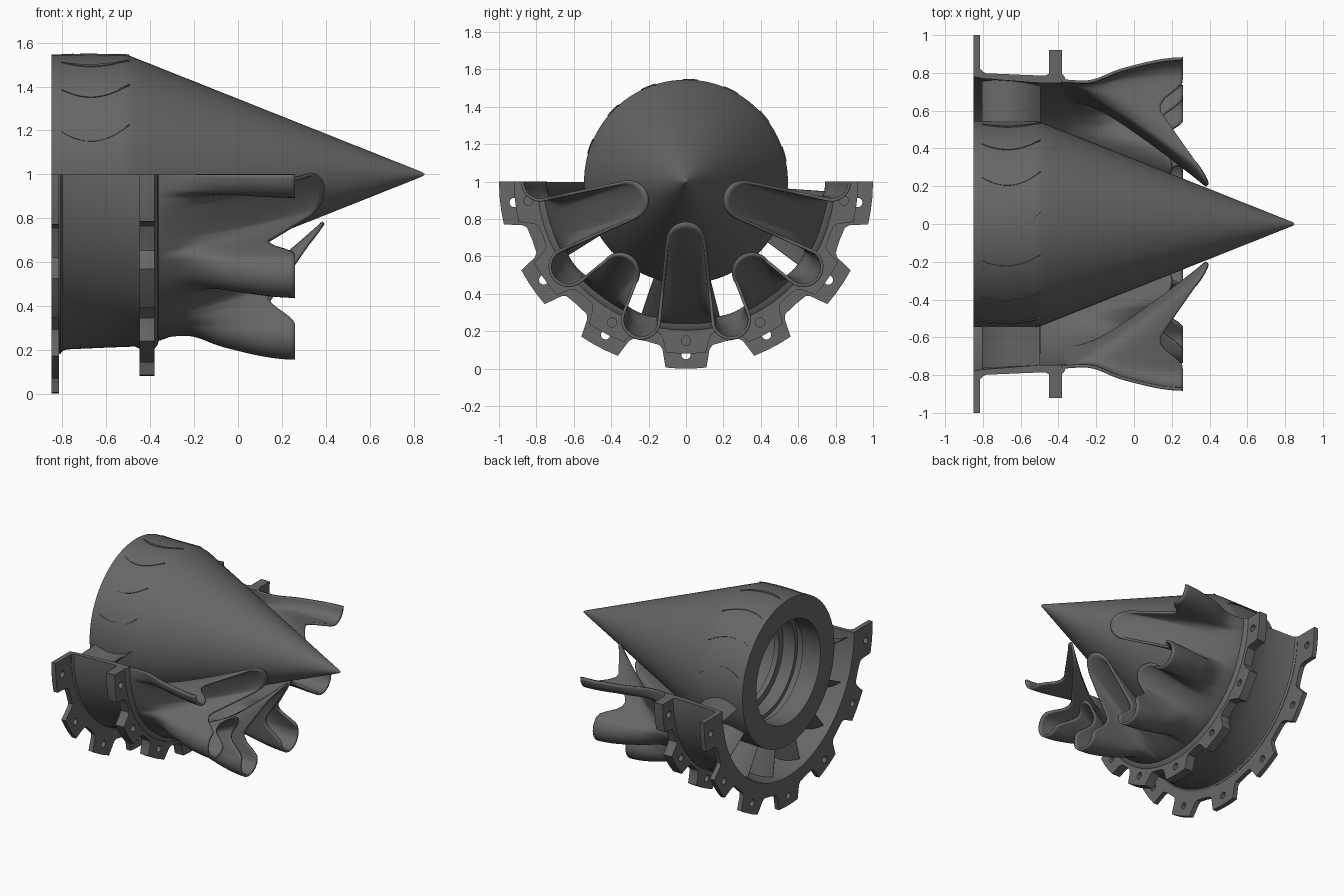
import bpy, bmesh
from math import sin, cos, radians, pi
from mathutils import Matrix

if "Cube" in bpy.data.objects:
    bpy.data.objects.remove(bpy.data.objects["Cube"])

# Dark grey metal
METAL = bpy.data.materials.new("dark_metal")
METAL.diffuse_color = (.135, .135, .135, 1)
METAL.use_nodes = True
METAL.node_tree.nodes["Principled BSDF"].inputs["Base Color"].default_value = METAL.diffuse_color


def pol(x, r, a):
    """Point around the engine axis; a in degrees, 0 = straight down, 90 = +y."""
    return (x, r * sin(radians(a)), 1 - r * cos(radians(a)))


def smooth(t):
    t = max(0.0, min(1.0, t))
    return t * t * (3 - 2 * t)


def finish(name, bm, angle=35):
    bmesh.ops.remove_doubles(bm, verts=bm.verts, dist=1e-5)
    bmesh.ops.recalc_face_normals(bm, faces=bm.faces)
    me = bpy.data.meshes.new(name)
    bm.to_mesh(me)
    bm.free()
    me.materials.clear()
    me.materials.append(METAL)
    ob = bpy.data.objects.new(name, me)
    bpy.context.collection.objects.link(ob)
    bpy.ops.object.select_all(action='DESELECT')
    ob.select_set(True)
    bpy.context.view_layer.objects.active = ob
    bpy.ops.object.shade_smooth_by_angle(angle=radians(angle))
    return ob


def lathe(name, prof, a0, a1, n, angle=35):
    """Revolve a closed (x, r) profile; cap the ends when it is not a full turn."""
    bm = bmesh.new()
    full = abs(a1 - a0) >= 360
    rings = [[bm.verts.new(pol(x, r, a0 + (a1 - a0) * i / n)) for x, r in prof]
             for i in range(n if full else n + 1)]
    m = len(prof)
    for i in range(n):
        A, B = rings[i], rings[(i + 1) % len(rings)]
        for j in range(m):
            k = (j + 1) % m
            bm.faces.new((A[j], A[k], B[k], B[j]))
    if not full:
        bm.faces.new(rings[0])
        bm.faces.new(rings[-1])
    return finish(name, bm, angle)


# Hollow tail cone with stepped bore
lathe("tail_cone", [(-.85, .545), (-.52, .545), (-.49, .539), (-.43, .515), (.84, .01),
                    (.85, .002), (.80, .002), (-.42, .40), (-.50, .40), (-.50, .33),
                    (-.54, .33), (-.54, .38), (-.64, .38), (-.64, .41), (-.70, .41),
                    (-.70, .38), (-.85, .38)], 0, 360, 96, 20)

# Lower half casing
lathe("outer_casing", [(-.85, .79), (-.81, .82), (-.80, .805), (-.78, .798), (-.6, .79),
                       (-.47, .785), (-.45, .795), (-.38, .795), (-.365, .775),
                       (-.36, .745), (-.52, .748), (-.8, .77), (-.85, .78)],
      -90, 90, 64)


# Scalloped bolt flanges
STEP = 360 / 13


def flange(name, x0, x1, R, rv, ri, hole_r, h_top, h_base):
    out = [(-90, R)]
    for k in range(-3, 4):
        c = k * STEP
        if k > -3:
            out += [(c - STEP / 2, rv - .006), (c - h_base - 1.2, rv),
                    (c - h_base, rv + .02), (c - h_top, R)]
        out += [(c - 2, R), (c + 2, R)]
        if k < 3:
            out += [(c + h_top, R), (c + h_base, rv + .02), (c + h_base + 1.2, rv)]
    out.append((90, R))
    out += [(90 - 180 * i / 48, ri) for i in range(49)]
    loops = [[pol(0, r, a)[1:] for a, r in out]]
    for k in range(-3, 4):
        _, cy, cz = pol(0, hole_r, k * STEP)
        loops.append([(cy + .025 * cos(2 * pi * i / 16), cz + .025 * sin(2 * pi * i / 16))
                      for i in range(16)])
    cu = bpy.data.curves.new(name, 'CURVE')
    cu.dimensions = '2D'
    cu.fill_mode = 'BOTH'
    cu.extrude = (x1 - x0) / 2
    for lp in loops:
        sp = cu.splines.new('POLY')
        sp.points.add(len(lp) - 1)
        for p, (u, v) in zip(sp.points, lp):
            p.co = (u, v, 0, 1)
        sp.use_cyclic_u = True
    tmp = bpy.data.objects.new(name + "_outline", cu)
    bpy.context.collection.objects.link(tmp)
    bpy.context.view_layer.update()
    me = bpy.data.meshes.new_from_object(tmp.evaluated_get(bpy.context.evaluated_depsgraph_get()))
    bpy.data.objects.remove(tmp)
    bm = bmesh.new()
    bm.from_mesh(me)
    # local x, y, z become world y, z, x
    bm.transform(Matrix(((0, 0, 1, (x0 + x1) / 2), (1, 0, 0, 0), (0, 1, 0, 0), (0, 0, 0, 1))))
    finish(name, bm, 30)


flange("front_flange", -.85, -.815, 1.0, .885, .78, .925, 6.3, 8)
flange("rear_flange", -.45, -.38, .92, .825, .755, .85, 6.6, 8.5)


# Cambered guide vanes: full below, thin outlines on the exposed upper half
def vane(name, theta, r0, r1, clip):
    n = 12
    up, lo = [], []
    for i in range(n + 1):
        s = i / n
        mid = 22.5 * s * s - 19 * s
        h = .12 + 3.8 * s * (1 - s)
        x = -.805 + .31 * s
        up.append((x, 180 - (theta + mid + h)))
        lo.append((x, 180 - (theta + mid - h)))
    loop = up + lo[::-1]
    bm = bmesh.new()
    A = [bm.verts.new(pol(x, r0, a)) for x, a in loop]
    B = [bm.verts.new(pol(x, r1, a)) for x, a in loop]
    for i in range(len(loop)):
        j = (i + 1) % len(loop)
        bm.faces.new((A[i], A[j], B[j], B[i]))
    # caps as strips across the airfoil
    for V in (A, B):
        for i in range(n):
            bm.faces.new((V[i], V[i + 1], V[2 * n - i], V[2 * n + 1 - i]))
    if clip:  # trim to the split plane of the casing
        bmesh.ops.bisect_plane(bm, geom=bm.verts[:] + bm.edges[:] + bm.faces[:],
                               plane_co=(0, 0, .999), plane_no=(0, 0, 1), clear_outer=True)
        bmesh.ops.holes_fill(bm, edges=bm.edges[:], sides=0)
    finish(name, bm, 40)


for k in range(15):
    th = 3 + 24 * k
    lower = 90 < th < 270
    vane("guide_vane" if lower else "vane_root", th, .53, .765 if lower else .5495, lower)


# Lobed mixer: circular inlet blended into alternating long and short chutes
def trail_x(v):
    """Scarfed chute edge, rounded notch in the wall, square-cut lobe."""
    cut = max(.14, .39 - .68 * (v - .22))
    return cut + (.26 - cut) * smooth((v - .62) / .13)


def exit_half(long):
    """Half a chute: (lateral, radial, end x) from chute floor to lobe crown."""
    c = .32 if long else .60
    pts = []
    for i in range(9):
        a = radians(90 * i / 8)
        pts.append((.1 * sin(a), c - .1 * cos(a)))
    lu, lv = .775 * sin(radians(18)), .775 * cos(radians(18))
    arc = []
    for i in range(9):
        b = radians(18 - 88 + 88 * i / 8)
        arc.append((lu + .1 * sin(b), lv + .1 * cos(b)))
    wu, wv = arc[0]
    for i in range(1, 12):
        f = i / 12
        pts.append((.1 + (wu - .1) * f, c + (wv - c) * f))
    return [(u, v, trail_x(v)) for u, v in pts + arc]


bm = bmesh.new()
NX, X0, R0 = 28, -.385, .757
for k in range(-2, 3):
    half = exit_half(k % 2 == 0)
    n = len(half) - 1
    q = radians(36 * k)
    for side in (-1, 1):
        cols = []
        for j, (u1, v1, xe) in enumerate(half):
            a = radians(18 * j / n)
            u0, v0 = R0 * sin(a), R0 * cos(a)
            w = smooth(j / n)
            col = []
            for i in range(NX + 1):
                t = i / NX
                e = (1 - w) * t ** 1.3 + w * smooth(t)
                # slight radial dip behind the flange before the crown rises
                d = 1 - .025 * w * sin(pi * min(1, t * 2)) ** 2
                u = side * (u0 + (u1 - u0) * e) * d
                v = (v0 + (v1 - v0) * e) * d
                col.append(bm.verts.new((X0 + (xe - X0) * t,
                                         u * cos(q) + v * sin(q),
                                         1 - (v * cos(q) - u * sin(q)))))
            cols.append(col)
        for A, B in zip(cols, cols[1:]):
            for i in range(NX):
                bm.faces.new((A[i], A[i + 1], B[i + 1], B[i]))
mixer = finish("lobed_mixer", bm, 60)
sol = mixer.modifiers.new("wall", 'SOLIDIFY')
sol.thickness = .016
sol.offset = 0
